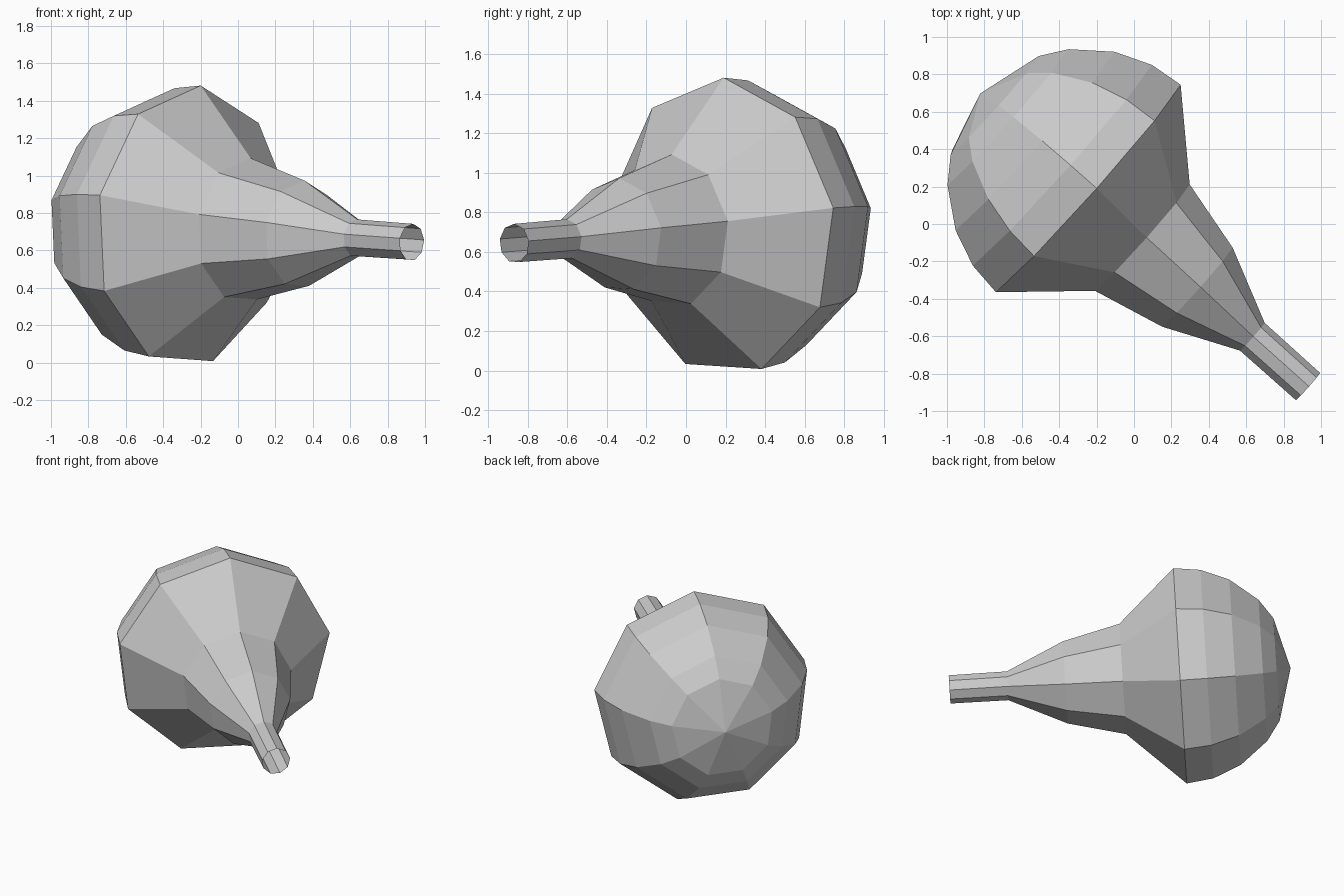
import bpy, bmesh
from math import sin, cos, radians
from mathutils import Vector

if "Cube" in bpy.data.objects:
    bpy.data.objects.remove(bpy.data.objects["Cube"])

SIDES = 9
PHASE = radians(7.2)
centre = Vector((-0.254, 0.19, 0.728))        # middle of the widest ring
nozzle_tip = Vector((0.93, -0.87, 0.643))     # middle of the open end
axis = (nozzle_tip - centre).normalized()
side = Vector((0, 0, 1)).cross(axis).normalized()
up = axis.cross(side)

# (distance along axis, radius) from the rounded bulb end to the open nozzle
profile = [(-0.666, 0.36), (-0.572, 0.495), (-0.38, 0.65), (-0.186, 0.731),
           (0.0, 0.755), (0.395, 0.387), (0.792, 0.288), (1.19, 0.101), (1.59, 0.099)]


def make_ring(bm, along, radius):
    verts = []
    for i in range(SIDES):
        a = PHASE + radians(360 / SIDES) * i
        verts.append(bm.verts.new(centre + axis * along
                                  + radius * (side * cos(a) + up * sin(a))))
    return verts


# Rubber bulb: lathed faceted shell, closed dome and open nozzle
bm = bmesh.new()
rings = [make_ring(bm, d, r) for d, r in profile]
apex = bm.verts.new(centre - axis * 0.763)
for i in range(SIDES):
    j = (i + 1) % SIDES
    bm.faces.new((apex, rings[0][j], rings[0][i]))
    for a, b in zip(rings, rings[1:]):
        bm.faces.new((a[i], a[j], b[j], b[i]))
# Outward normals
bmesh.ops.recalc_face_normals(bm, faces=bm.faces)
mesh = bpy.data.meshes.new("squeeze_bulb")
bm.to_mesh(mesh)
bm.free()
bulb = bpy.data.objects.new("squeeze_bulb", mesh)
bpy.context.collection.objects.link(bulb)
